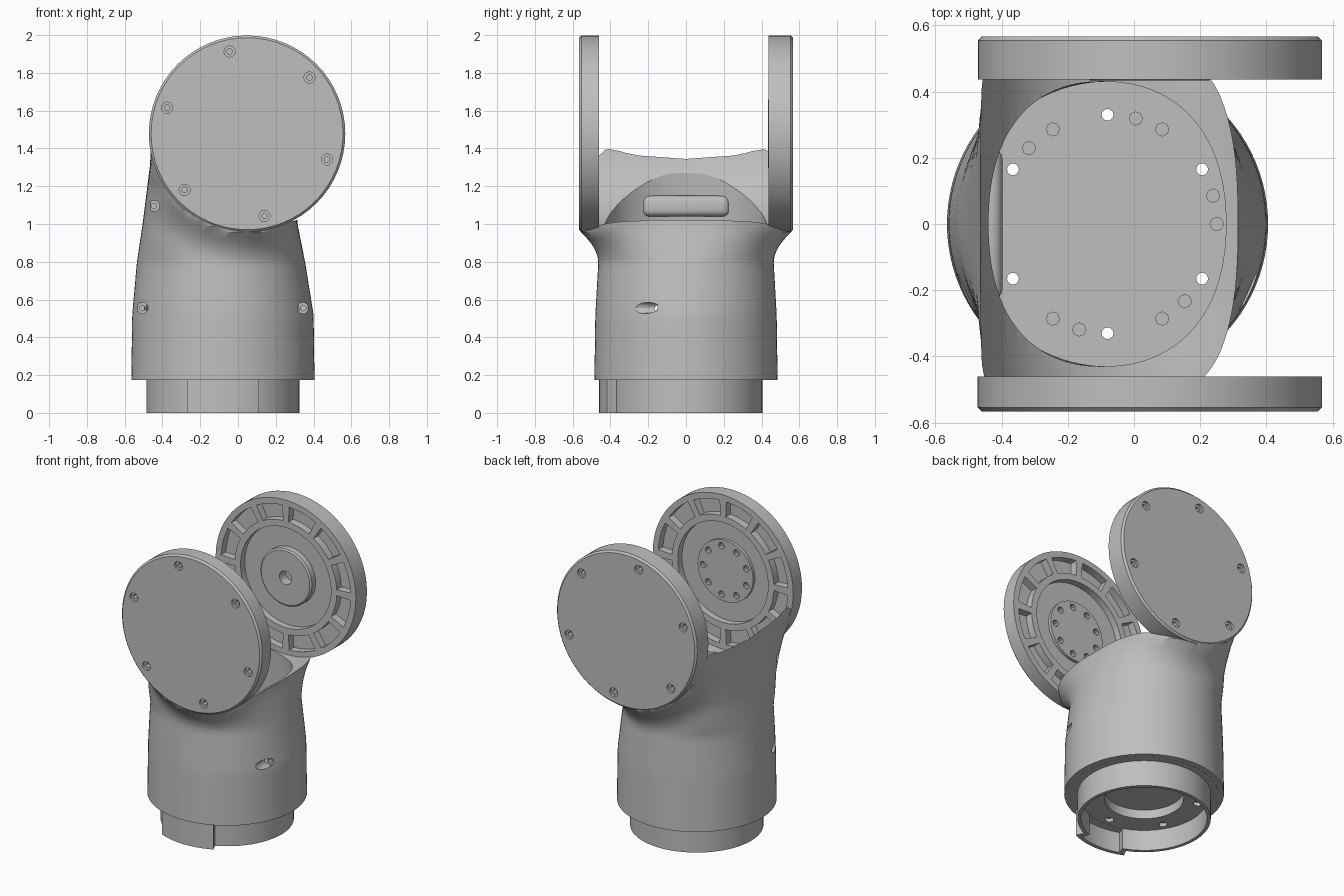
import bpy, bmesh
from math import pi, cos, sin, radians, hypot
from mathutils import Matrix, Vector

if "Cube" in bpy.data.objects:
    bpy.data.objects.remove(bpy.data.objects["Cube"])

grey = bpy.data.materials.new("cast_grey")
grey.use_nodes = True
grey.diffuse_color = (0.52, 0.52, 0.52, 1)
grey.node_tree.nodes["Principled BSDF"].inputs["Base Color"].default_value = grey.diffuse_color

TUBE_X = -0.08            # tube axis
HUB_X, HUB_Z = 0.048, 1.478  # joint axis, along y
HUB_R = 0.52
TUBE = Matrix.Translation((TUBE_X, 0, 0))


def facing(side, x, z):
    """Local z points to the front (side 1) or the back (side -1)."""
    return Matrix.Translation((x, 0, z)) @ Matrix.Rotation(side * pi / 2, 4, 'X')


def lathe(bm, profile, mat, n=64):
    vs = [bm.verts.new(mat @ Vector((r, 0, h))) for r, h in profile]
    es = [bm.edges.new(p) for p in zip(vs, vs[1:])]
    bmesh.ops.spin(bm, geom=vs + es, cent=mat.translation,
                   axis=mat.to_3x3() @ Vector((0, 0, 1)), angle=2 * pi, steps=n)
    bmesh.ops.remove_doubles(bm, verts=bm.verts, dist=1e-5)


def wedge(bm, r0, r1, mid, half, h0, h1, mat, n=6):
    angles = [radians(mid - half + 2 * half * i / n) for i in range(n + 1)]
    pts = [(r0, a) for a in angles] + [(r1, a) for a in reversed(angles)]
    face = bm.faces.new([bm.verts.new(mat @ Vector((r * cos(a), r * sin(a), h0))) for r, a in pts])
    out = bmesh.ops.extrude_face_region(bm, geom=[face])["geom"]
    move = mat.to_3x3() @ Vector((0, 0, h1 - h0))
    bmesh.ops.translate(bm, vec=move, verts=[v for v in out if isinstance(v, bmesh.types.BMVert)])


def screw_hole(bm, mat, floor):
    """Counterbore with a socket in the bottom, open along local z."""
    lathe(bm, [(0, floor - 0.03), (0.015, floor - 0.03), (0.015, floor),
               (0.03, floor), (0.03, 0.8), (0, 0.8)], mat, 12)


def make(name, bm):
    bmesh.ops.recalc_face_normals(bm, faces=bm.faces)
    me = bpy.data.meshes.new(name)
    bm.to_mesh(me)
    bm.free()
    ob = bpy.data.objects.new(name, me)
    bpy.context.collection.objects.link(ob)
    return ob


def cut(ob, bm):
    tool = make("cutter", bm)
    tool.hide_render = True
    mod = ob.modifiers.new("cut", 'BOOLEAN')
    mod.operation, mod.solver, mod.object = 'DIFFERENCE', 'EXACT', tool
    baked = bpy.data.meshes.new_from_object(ob.evaluated_get(bpy.context.evaluated_depsgraph_get()))
    ob.modifiers.clear()
    ob.data = baked
    bpy.data.objects.remove(tool)


# Tube sections: height, left x, right x, half depth, squareness
SECTIONS = [(0.175, -0.565, 0.405, 0.485, 2), (0.52, -0.56, 0.40, 0.48, 2),
            (0.8, -0.535, 0.355, 0.464, 2.1), (1.0, -0.505, 0.315, 0.46, 2.8),
            (1.2, -0.48, 0.308, 0.46, 4), (1.32, -0.465, 0.308, 0.46, 7),
            (1.48, -0.46, 0.308, 0.46, 14)]


def section(z):
    z = min(max(z, SECTIONS[0][0]), SECTIONS[-1][0])
    for a, b in zip(SECTIONS, SECTIONS[1:]):
        if z <= b[0]:
            t = (z - a[0]) / (b[0] - a[0])
            return [p + (q - p) * t for p, q in zip(a[1:], b[1:])]


def tube(z0, z1, inner, rings=40, n=96):
    bm = bmesh.new()
    loops = []
    for k in range(rings + 1):
        t = k / rings
        z = z0 + (z1 - z0) * t
        x0, x1, hy, e = section(z)
        if inner:
            wall = 0.055 - 0.03 * t
            x0, x1, hy, e = x0 + wall, x1 - wall, 0.43, min(e, 2.2)
        loop = []
        for i in range(n):
            c, s = cos(2 * pi * i / n), sin(2 * pi * i / n)
            r = (abs(c) ** e + abs(s) ** e) ** (-1 / e)
            x = (x0 + x1) / 2 + (x1 - x0) / 2 * r * c
            y = hy * r * s
            if not inner:  # fillet that flares out to the rims of the hubs
                f = min(max((0.70 - hypot(x - HUB_X, z - HUB_Z)) / 0.175, 0), 1)
                side = min(abs(y) / hy, 1)
                y += 0.1 * f * f * side ** 2 * (1 if y > 0 else -1)
                if c > 0:
                    x += 0.06 * f ** 3 * side ** 4 * c
            loop.append(bm.verts.new((x, y, z)))
        loops.append(loop)
    for a, b in zip(loops, loops[1:]):
        for i in range(n):
            j = (i + 1) % n
            bm.faces.new((a[i], a[j], b[j], b[i]))
    bm.faces.new(loops[0])
    bm.faces.new(loops[-1])
    return bm


# Tube body: hollow, with a barrel-shaped saddle cut between the hubs
body = make("tube_body", tube(0.175, 1.48, False))
cut(body, tube(0.1, 1.6, True))
saddle = bmesh.new()
lathe(saddle, [(0, -0.8), (0.514, -0.8), (0.514, -0.43), (0.525, -0.25), (0.53, 0),
               (0.525, 0.25), (0.514, 0.43), (0.514, 0.8), (0, 0.8)], facing(1, HUB_X, HUB_Z))
cut(body, saddle)
bores = bmesh.new()
for x, z, floor in [(-0.445, 1.095, 0.3), (-0.505, 0.555, 0.15), (0.345, 0.555, 0.15)]:
    screw_hole(bores, facing(1, x, z), floor)
cut(body, bores)

# Base: floor plate and open mounting collar
bm = bmesh.new()
lathe(bm, [(0, 0.24), (0.45, 0.24), (0.45, 0.174), (0.405, 0.174), (0.405, 0), (0.383, 0),
           (0.383, 0.14), (0.24, 0.14), (0.24, 0.2), (0, 0.2)], TUBE)
base = make("base_collar", bm)
holes = bmesh.new()
for k in range(6):
    a = radians(30 + 60 * k)
    spot = TUBE @ Matrix.Translation((0.33 * cos(a), 0.33 * sin(a), 0))
    lathe(holes, [(0, 0.1), (0.028, 0.1), (0.028, 0.165), (0.018, 0.165),
                  (0.018, 0.3), (0, 0.3)], spot, 12)
for deg in (0, 15, 60, 75, 120, 136, 240, 255, 300, 315):
    a = radians(deg)
    spot = TUBE @ Matrix.Translation((0.33 * cos(a), 0.33 * sin(a), 0))
    lathe(holes, [(0, 0.21), (0.02, 0.21), (0.02, 0.3), (0, 0.3)], spot, 8)
cut(base, holes)

# Locating key on the collar, hollow inside
bm = bmesh.new()
wedge(bm, 0.39, 0.46, -90, 24.4, 0, 0.178, TUBE, 10)
key = make("locating_key", bm)
for part in (base, key):
    slot = bmesh.new()
    wedge(slot, 0.34, 0.435, -90, 20, -0.1, 0.139, TUBE)
    cut(part, slot)

# Cable bar on the inside of the left wall
bm = bmesh.new()
bmesh.ops.create_cube(bm, size=1, matrix=Matrix.Translation((-0.435, 0, 1.095))
                      @ Matrix.Diagonal((0.075, 0.46, 0.11, 1)))
bmesh.ops.bevel(bm, geom=bm.edges[:], offset=0.034, segments=4, profile=0.5, affect='EDGES')
bar = make("cable_bar", bm)


# Hubs: chamfered covers, pocketed inner rims and sunken centres
def hub(name, side, inner, centre):
    at = facing(side, HUB_X, HUB_Z)
    bm = bmesh.new()
    lathe(bm, [(0, 0.566), (HUB_R - 0.012, 0.566), (HUB_R, 0.554), (HUB_R, inner),
               (0.335, inner), (0.335, inner + 0.045)] + centre, at)
    ob = make(name, bm)
    pockets = bmesh.new()
    for k in range(12):
        wedge(pockets, 0.378, 0.48, 15 + 30 * k, 12, inner - 0.1, inner + 0.05, at)
    cut(ob, pockets)
    screws = bmesh.new()
    for k in range(6):
        a = radians(42 + 60 * k)
        spot = facing(side, HUB_X + 0.445 * cos(a), HUB_Z + 0.445 * sin(a))
        screw_hole(screws, spot, 0.55)
    cut(ob, screws)
    return ob


front = hub("front_hub", 1, 0.46, [(0.205, 0.505), (0.205, 0.485), (0, 0.485)])
back = hub("back_hub", -1, 0.437, [(0.19, 0.482), (0.19, 0.442), (0.18, 0.434),
                                   (0.045, 0.434), (0.045, 0.5), (0, 0.5)])
bolts = bmesh.new()
for k in range(9):
    a = radians(40 * k)
    spot = facing(1, HUB_X + 0.165 * cos(a), HUB_Z + 0.165 * sin(a))
    lathe(bolts, [(0, 0.4), (0.022, 0.4), (0.022, 0.52), (0, 0.52)], spot, 10)
cut(front, bolts)

# Finish: one colour, smooth curves with sharp edges
bpy.ops.object.select_all(action='DESELECT')
for ob in (body, base, key, bar, front, back):
    ob.data.materials.clear()
    ob.data.materials.append(grey)
    for poly in ob.data.polygons:
        poly.material_index = 0
    ob.select_set(True)
bpy.context.view_layer.objects.active = body
bpy.ops.object.shade_smooth_by_angle(angle=radians(30))
